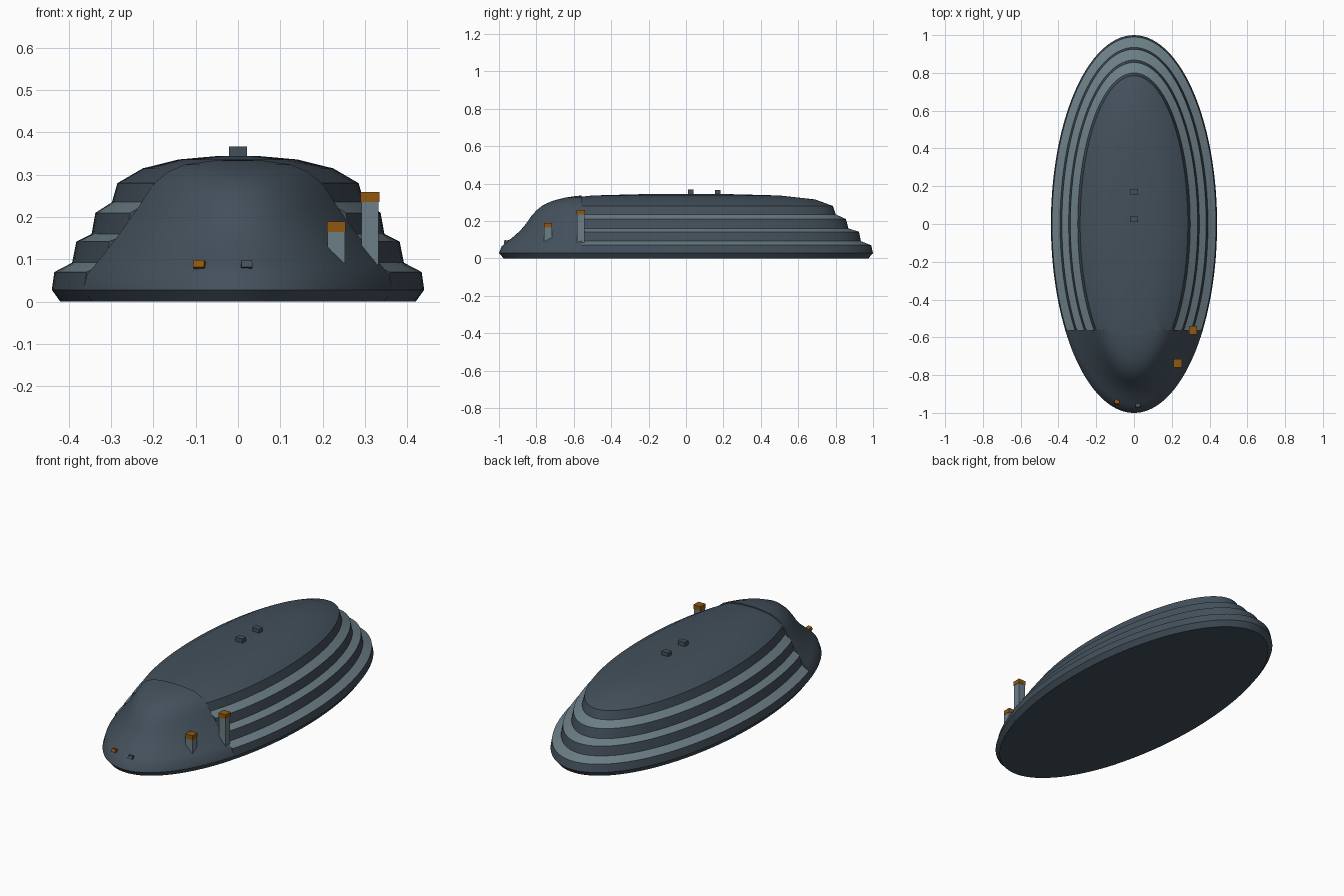
import bpy, bmesh, math

if "Cube" in bpy.data.objects:
    bpy.data.objects.remove(bpy.data.objects["Cube"])

CUT = -0.56      # where the stepped hull meets the smooth nose


def material(name, rgb):
    m = bpy.data.materials.new(name)
    m.diffuse_color = (*rgb, 1)
    m.use_nodes = True
    m.node_tree.nodes["Principled BSDF"].inputs["Base Color"].default_value = m.diffuse_color
    return m


SLATE = material("slate", (0.056, 0.080, 0.105))
PALE = material("pale slate", (0.15, 0.21, 0.24))
ORANGE = material("burnt orange", (0.27, 0.095, 0.005))


def finish(bm, name, mats):
    bmesh.ops.recalc_face_normals(bm, faces=bm.faces)
    me = bpy.data.meshes.new(name)
    bm.to_mesh(me)
    bm.free()
    ob = bpy.data.objects.new(name, me)
    bpy.context.collection.objects.link(ob)
    for m in mats:
        me.materials.append(m)
    return ob


def smooth(ob, angle):
    bpy.ops.object.select_all(action='DESELECT')
    ob.select_set(True)
    bpy.context.view_layer.objects.active = ob
    bpy.ops.object.shade_smooth_by_angle(angle=math.radians(angle))


def box(name, centre, size, mat, yaw=0, pitch=0):
    bm = bmesh.new()
    bmesh.ops.create_cube(bm, size=1)
    bmesh.ops.scale(bm, vec=size, verts=bm.verts)
    ob = finish(bm, name, [mat])
    ob.location = centre
    ob.rotation_euler = (math.radians(pitch), 0, math.radians(yaw))


# stepped hull: stacked ellipses (x radius, y radius, height)
rings = [(0.42, 0.975, 0), (0.44, 1.0, 0.028), (0.434, 0.99, 0.07),
         (0.392, 0.935, 0.092), (0.382, 0.925, 0.142),
         (0.346, 0.868, 0.16), (0.337, 0.855, 0.21),
         (0.298, 0.80, 0.235), (0.285, 0.785, 0.28),
         (0.225, 0.69, 0.315), (0.14, 0.50, 0.336), (0.05, 0.2, 0.344)]
N = 112
bm = bmesh.new()
loops = [[bm.verts.new((rx * math.cos(2 * math.pi * i / N), ry * math.sin(2 * math.pi * i / N), z))
          for i in range(N)] for rx, ry, z in rings]
for k, (a, b) in enumerate(zip(loops, loops[1:])):
    for i in range(N):
        j = (i + 1) % N
        f = bm.faces.new((a[i], a[j], b[j], b[i]))
        if k in (2, 4, 6):          # narrow ledges
            f.material_index = 1
bm.faces.new(loops[0][::-1])
bm.faces.new(loops[-1])
cut = bmesh.ops.bisect_plane(bm, geom=bm.verts[:] + bm.edges[:] + bm.faces[:],
                             plane_co=(0, CUT, 0), plane_no=(0, -1, 0), clear_outer=True)
edges = [e for e in cut["geom_cut"] if isinstance(e, bmesh.types.BMEdge)]
bmesh.ops.contextual_create(bm, geom=edges)
smooth(finish(bm, "stepped_hull", [SLATE, PALE]), 22)

# nose: elliptical arcs (tip distance, half width at the joint, height)
arcs = [(0.975, 0.345, 0), (1.0, 0.365, 0.028), (0.985, 0.356, 0.065),
        (0.955, 0.335, 0.09), (0.92, 0.312, 0.118), (0.885, 0.288, 0.15),
        (0.855, 0.262, 0.185), (0.83, 0.236, 0.222), (0.80, 0.215, 0.256),
        (0.765, 0.193, 0.284), (0.715, 0.165, 0.307), (0.65, 0.125, 0.324),
        (0.59, 0.06, 0.333), (0.565, 0.02, 0.335)]
M = 48
bm = bmesh.new()
loops = []
for ry, s, z in arcs:
    a0 = math.asin(-CUT / ry)
    rx = s / math.cos(a0)
    ts = [a0 + (math.pi - 2 * a0) * i / M for i in range(M + 1)]
    loops.append([bm.verts.new((rx * math.cos(t), -ry * math.sin(t), z)) for t in ts])
for a, b in zip(loops, loops[1:]):
    for i in range(M):
        bm.faces.new((a[i], a[i + 1], b[i + 1], b[i]))
    bm.faces.new((a[M], a[0], b[0], b[M]))
bm.faces.new(loops[0])
bm.faces.new(loops[-1])
smooth(finish(bm, "nose", [SLATE]), 35)

# side posts with orange caps
for name, x, y, low, top in (("rear", 0.312, CUT - 0.003, 0.06, 0.235),
                             ("front", 0.232, -0.738, 0.07, 0.165)):
    box(name + "_post", (x, y, (low + top) / 2), (0.041, 0.041, top - low), PALE)
    box(name + "_post_cap", (x, y, top + 0.012), (0.044, 0.044, 0.024), ORANGE)

# nose lamps and roof blocks
box("left_nose_lamp", (-0.09, -0.94, 0.085), (0.026, 0.03, 0.018), ORANGE, -12, -20)
box("right_nose_lamp", (0.02, -0.957, 0.085), (0.026, 0.03, 0.018), SLATE, 3, -20)
for i, (y, z) in enumerate(((0.025, 0.355), (0.17, 0.353))):
    box(f"roof_block_{i + 1}", (0, y, z), (0.042, 0.03, 0.024), SLATE)
